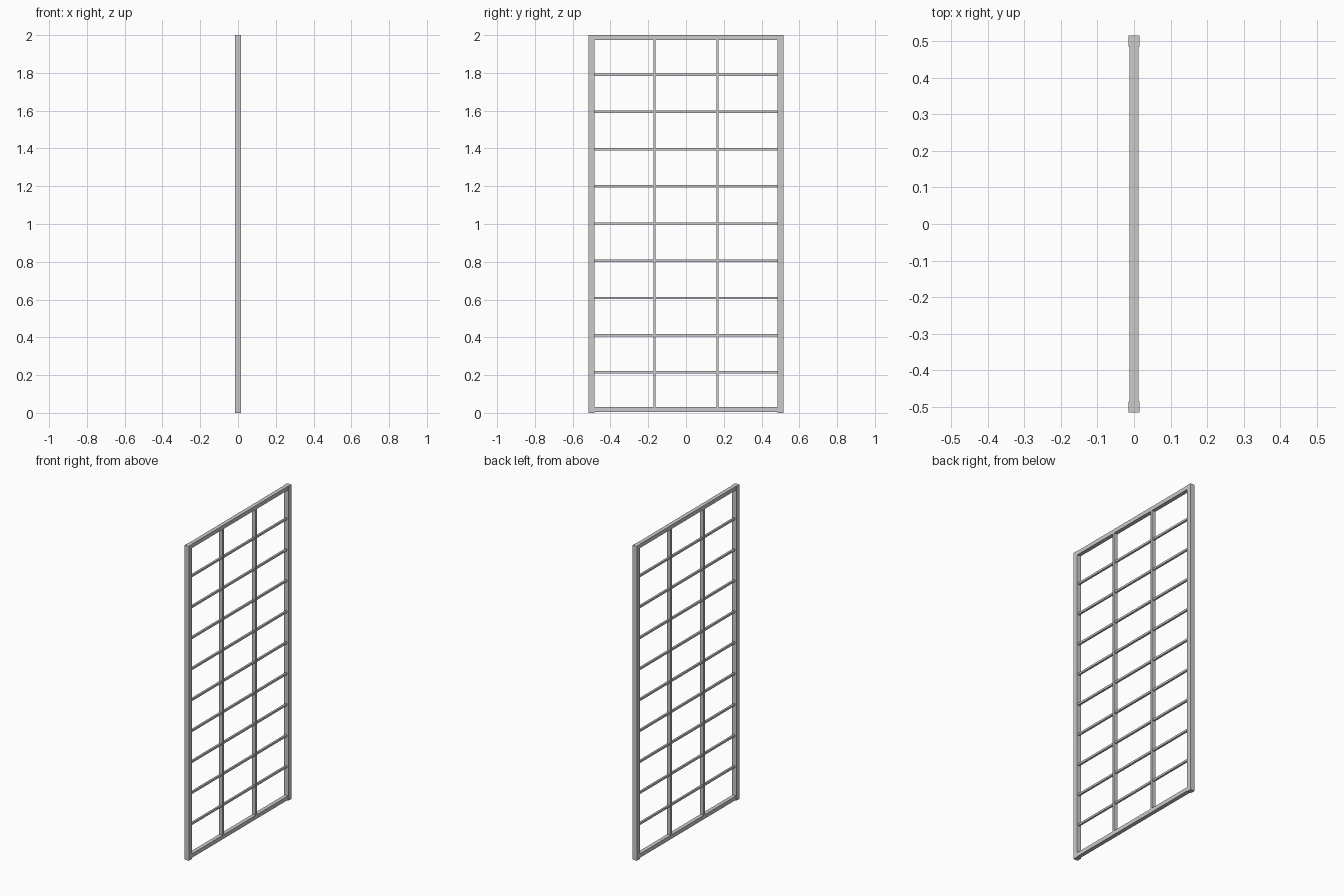
import bpy

if "Cube" in bpy.data.objects:
    bpy.data.objects.remove(bpy.data.objects["Cube"])

def box(name, center, size):
    bpy.ops.mesh.primitive_cube_add(size=1, location=center)
    ob = bpy.context.object
    ob.name = name
    ob.scale = size
    bpy.ops.object.transform_apply(location=False, rotation=False, scale=True)
    return ob

BOTTOM, TOP = 0.0175, 1.9875   # rail centre heights
ROWS = 10

# Square side posts
for side, s in (("left", -1), ("right", 1)):
    box(f"{side}_post", (0, s * 0.5, 1), (0.03, 0.03, 2))

# Top and bottom rails between the posts
for name, z in (("bottom_rail", BOTTOM), ("top_rail", TOP)):
    box(name, (0, 0, z), (0.025, 0.97, 0.025))

# Upright glazing bars
for side, s in (("left", -1), ("right", 1)):
    box(f"{side}_upright_bar", (0, s / 6, (BOTTOM + TOP) / 2),
        (0.025, 0.0125, TOP - BOTTOM))

# Cross bars
for i in range(1, ROWS):
    z = BOTTOM + (TOP - BOTTOM) * i / ROWS
    box(f"cross_bar_{i}", (0, 0, z), (0.0125, 0.98, 0.0125))
